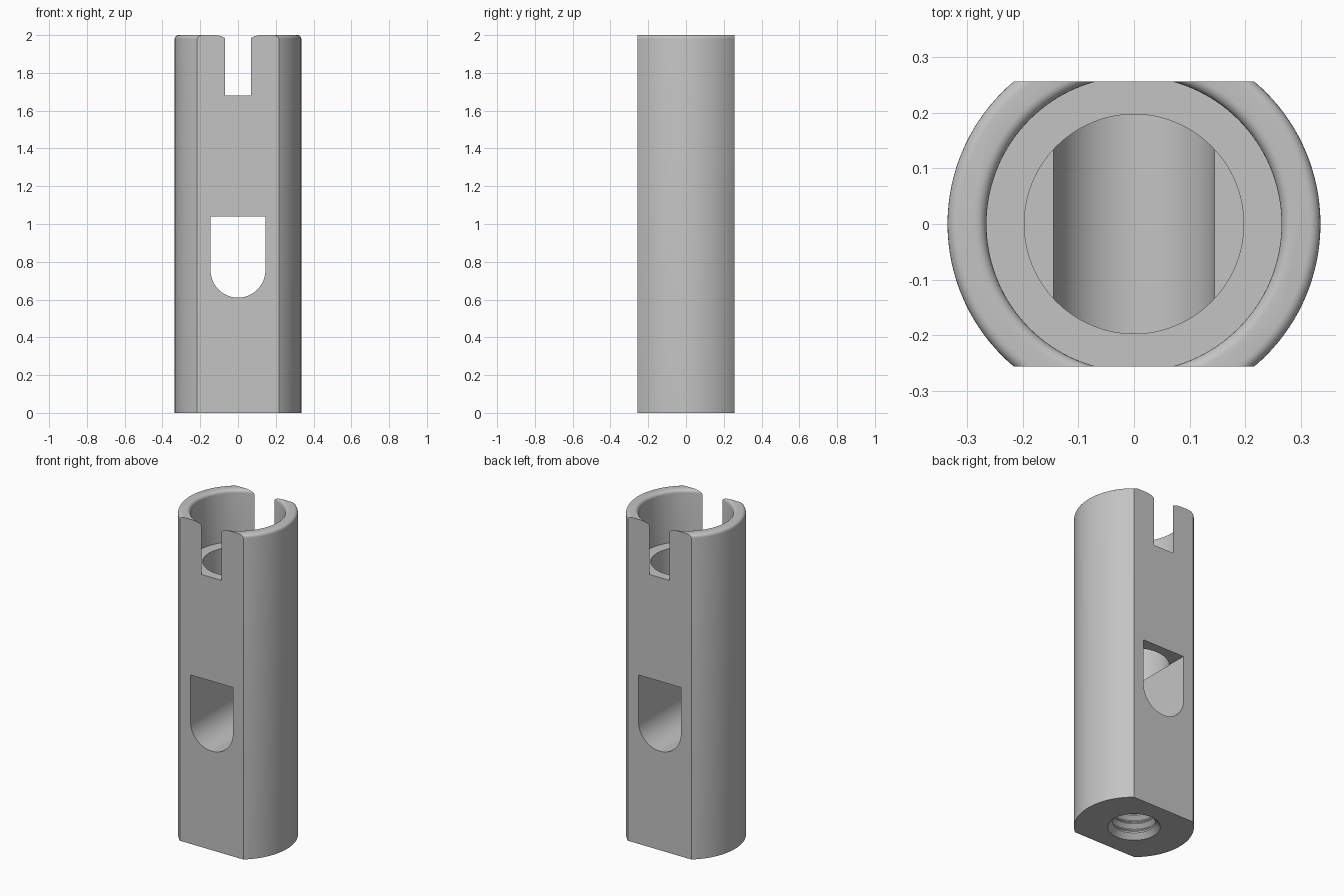
import bpy, bmesh
from math import sin, cos, pi, sqrt

if "Cube" in bpy.data.objects:
    bpy.data.objects.remove(bpy.data.objects["Cube"])

RADIUS, FLAT, TOP = 0.335, 0.256, 2.0
BORE, SEAT_Z = 0.265, 1.68
WELL, WELL_Z = 0.197, 1.04
WINDOW, ARC_Z = 0.145, 0.755
FILLET = 0.02

steel = bpy.data.materials.new("steel_grey")
steel.use_nodes = True
grey = (0.55, 0.55, 0.55, 1)
steel.diffuse_color = grey
steel.node_tree.nodes["Principled BSDF"].inputs["Base Color"].default_value = grey


def finish(name, bm):
    bmesh.ops.recalc_face_normals(bm, faces=bm.faces)
    mesh = bpy.data.meshes.new(name)
    bm.to_mesh(mesh)
    bm.free()
    obj = bpy.data.objects.new(name, mesh)
    bpy.context.collection.objects.link(obj)
    return obj


def revolve(name, profile, sides=128):
    """Closed solid from (radius, height) points listed bottom to top."""
    bm = bmesh.new()
    rings = [[bm.verts.new((r * cos(2 * pi * i / sides), r * sin(2 * pi * i / sides), z))
              for i in range(sides)] for r, z in profile]
    for low, high in zip(rings, rings[1:]):
        for i in range(sides):
            j = (i + 1) % sides
            bm.faces.new((low[i], low[j], high[j], high[i]))
    bm.faces.new(rings[0])
    bm.faces.new(rings[-1])
    return finish(name, bm)


def prism(name, outline, depth):
    """Extrude an (x, z) outline along y, centred."""
    bm = bmesh.new()
    face = bm.faces.new([bm.verts.new((x, -depth / 2, z)) for x, z in outline])
    new = bmesh.ops.extrude_face_region(bm, geom=[face])["geom"]
    bmesh.ops.translate(bm, vec=(0, depth, 0),
                        verts=[v for v in new if isinstance(v, bmesh.types.BMVert)])
    return finish(name, bm)


def cut(target, cutter):
    mod = target.modifiers.new("cut", "BOOLEAN")
    mod.operation, mod.solver, mod.object = "DIFFERENCE", "EXACT", cutter
    bpy.context.view_layer.update()
    graph = bpy.context.evaluated_depsgraph_get()
    mesh = bpy.data.meshes.new_from_object(target.evaluated_get(graph))
    target.modifiers.clear()
    target.data = mesh
    bpy.data.objects.remove(cutter)


arc = [i * pi / 12 for i in range(7)]

# Round body with a rounded top rim
body = revolve("slotted_body", [(RADIUS, 0)] + [
    (RADIUS - FILLET + FILLET * cos(t), TOP - FILLET + FILLET * sin(t)) for t in arc])

# Two flats, front and back
for side in (-1, 1):
    box = prism("flat_cutter", [(-1, -1), (1, -1), (1, 3), (-1, 3)], 1)
    box.location.y = side * (FLAT + 0.5)
    cut(body, box)

# Wide bore, breaking through the flats as slots, with a rounded mouth
mouth = [(BORE + FILLET - FILLET * cos(t), TOP - FILLET + FILLET * sin(t)) for t in arc]
cut(body, revolve("bore_cutter", [(BORE, SEAT_Z)] + mouth + [(BORE + FILLET, TOP + 0.1)]))

# Narrower well below the seat
cut(body, revolve("well_cutter", [(WELL, WELL_Z), (WELL, SEAT_Z + 0.1)]))

# Through window with a round bottom
outline = [(WINDOW, WELL_Z + 0.001), (-WINDOW, WELL_Z + 0.001)]
outline += [(-WINDOW * cos(pi * i / 32), ARC_Z - WINDOW * sin(pi * i / 32)) for i in range(33)]
cut(body, prism("window_cutter", outline, 1))

# Threaded hole in the base, with a chamfered mouth
MINOR, MAJOR, PITCH, TURNS = 0.118, 0.142, 0.055, 7
thread = [(0.147, -0.05), (0.147, 0), (MINOR, 0.03)]
for k in range(TURNS):
    z = 0.04 + k * PITCH
    thread += [(MINOR, z), (MAJOR, z + 0.4 * PITCH), (MAJOR, z + 0.5 * PITCH),
               (MINOR, z + 0.9 * PITCH)]
thread.append((MINOR, 0.04 + TURNS * PITCH + 0.03))
cut(body, revolve("thread_cutter", thread, 64))

body.data.materials.clear()
body.data.materials.append(steel)
for poly in body.data.polygons:
    poly.material_index = 0
for other in bpy.context.selected_objects:
    other.select_set(False)
body.select_set(True)
bpy.context.view_layer.objects.active = body
bpy.ops.object.shade_smooth_by_angle(angle=pi / 6)
